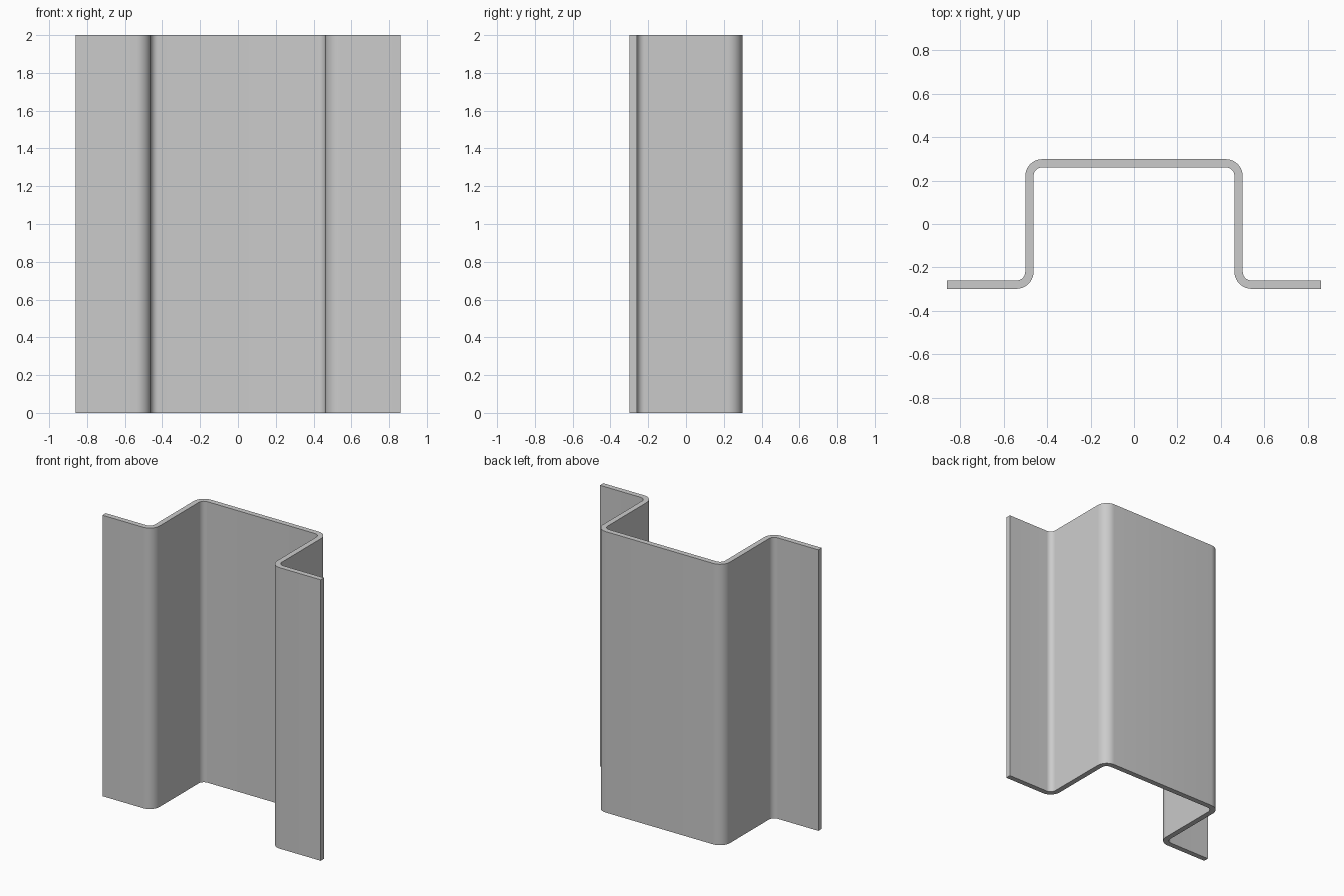
import bpy
import bmesh
from math import cos, sin, pi, radians
from mathutils import Vector

cube = bpy.data.objects.get("Cube")
if cube:
    bpy.data.objects.remove(cube, do_unlink=True)

HEIGHT = 2.0
HALF_WIDTH = 0.86      # outer end of the flanges
HALF_DEPTH = 0.298     # outer faces front and back
WALL_X = 0.5           # outer face of the side walls
THICK = 0.038
OUTER_R = 0.078
INNER_R = OUTER_R - THICK
STEPS = 10

steel = bpy.data.materials.new("light grey steel")
steel.use_nodes = True
colour = (0.6, 0.6, 0.6, 1.0)
steel.diffuse_color = colour
steel.node_tree.nodes["Principled BSDF"].inputs["Base Color"].default_value = colour


def arc(cx, cy, radius, start, end):
    """Points of a rounded bend."""
    angles = [start + (end - start) * i / STEPS for i in range(STEPS + 1)]
    return [Vector((cx + radius * cos(a), cy + radius * sin(a), 0)) for a in angles]


# Bend centres on the left half
back_c = (WALL_X - OUTER_R, HALF_DEPTH - OUTER_R)
foot_c = (WALL_X - THICK + OUTER_R, OUTER_R - HALF_DEPTH)

# Both skins of the left half, from the middle of the back to the flange end
outer = (arc(*back_c, OUTER_R, pi / 2, 0)
         + arc(*foot_c, INNER_R, pi, pi * 1.5)
         + [Vector((HALF_WIDTH, THICK - HALF_DEPTH, 0))])
inner = (arc(*back_c, INNER_R, pi / 2, 0)
         + arc(*foot_c, OUTER_R, pi, pi * 1.5)
         + [Vector((HALF_WIDTH, -HALF_DEPTH, 0))])


def mirrored(skin):
    """Complete a half skin across x = 0."""
    return [Vector((-p.x, p.y, 0)) for p in reversed(skin)] + skin


# Bent sheet: paired skins give a clean strip of quads, extruded upwards
bm = bmesh.new()
pairs = [(bm.verts.new(a), bm.verts.new(b))
         for a, b in zip(mirrored(outer), mirrored(inner))]
strip = [bm.faces.new((a[0], b[0], b[1], a[1])) for a, b in zip(pairs, pairs[1:])]
raised = bmesh.ops.extrude_face_region(bm, geom=strip, use_keep_orig=True)["geom"]
bmesh.ops.translate(bm, vec=(0, 0, HEIGHT),
                    verts=[g for g in raised if isinstance(g, bmesh.types.BMVert)])
bmesh.ops.recalc_face_normals(bm, faces=bm.faces)

mesh = bpy.data.meshes.new("hat_channel")
bm.to_mesh(mesh)
bm.free()
mesh.materials.append(steel)
channel = bpy.data.objects.new("hat_channel", mesh)
bpy.context.collection.objects.link(channel)

# Smooth bends, sharp sheet edges
bpy.ops.object.select_all(action="DESELECT")
channel.select_set(True)
bpy.context.view_layer.objects.active = channel
bpy.ops.object.shade_smooth_by_angle(angle=radians(30))
